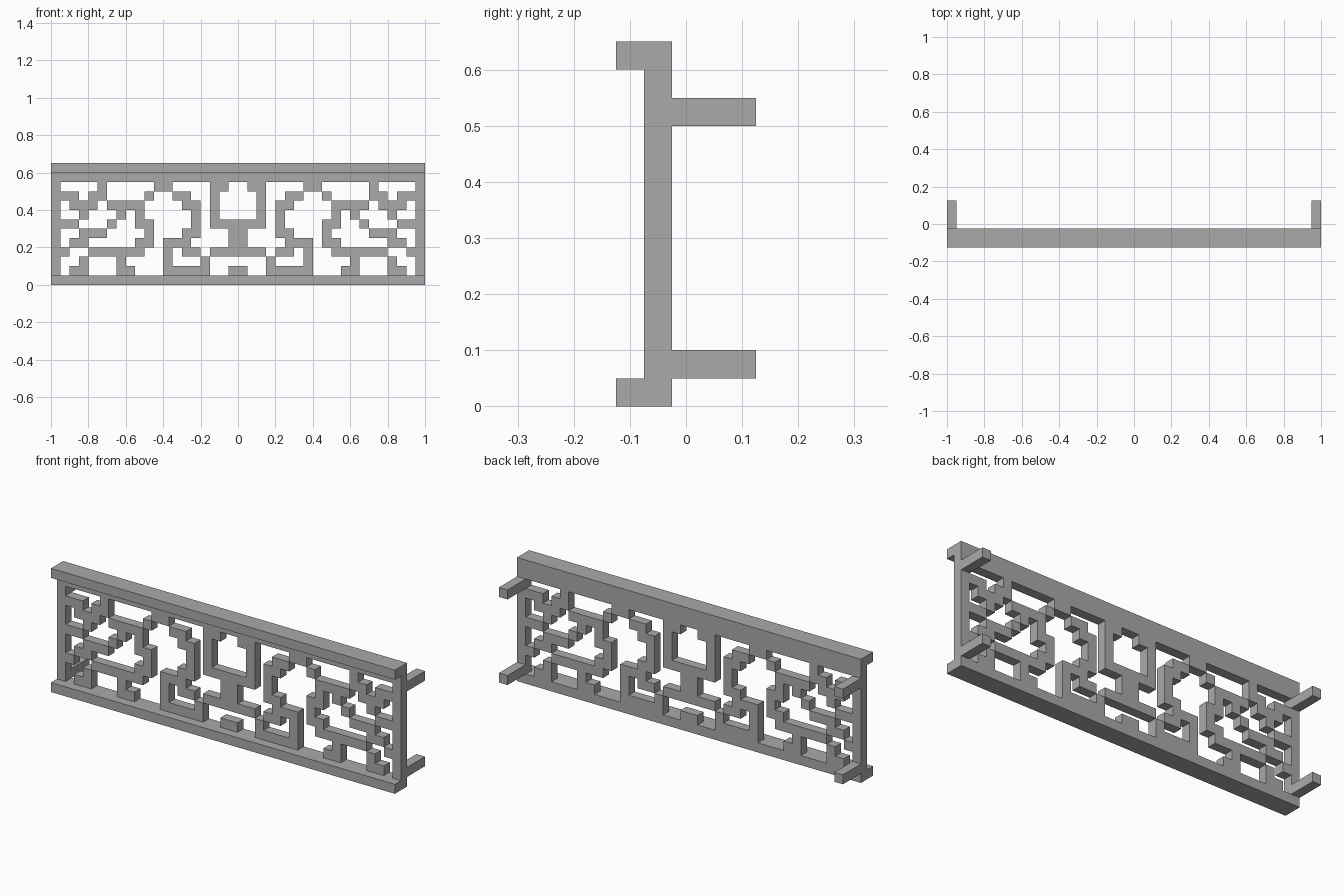
import bpy, bmesh
from mathutils import Vector

old = bpy.data.objects.get("Cube")
if old:
    bpy.data.objects.remove(old, do_unlink=True)

CELL = 0.05

grey = bpy.data.materials.new("plain_grey")
grey.use_nodes = True
grey.diffuse_color = (0.4, 0.4, 0.4, 1)
grey.node_tree.nodes["Principled BSDF"].inputs["Base Color"].default_value = (0.4, 0.4, 0.4, 1)


def add_object(name, bm):
    mesh = bpy.data.meshes.new(name)
    bm.to_mesh(mesh)
    bm.free()
    mesh.materials.append(grey)
    obj = bpy.data.objects.new(name, mesh)
    bpy.context.collection.objects.link(obj)
    return obj


def box(name, low, high):
    low, high = Vector(low), Vector(high)
    bm = bmesh.new()
    bmesh.ops.create_cube(bm, size=1)
    bmesh.ops.scale(bm, vec=high - low, verts=bm.verts)
    bmesh.ops.translate(bm, vec=(low + high) / 2, verts=bm.verts)
    return add_object(name, bm)


# Lattice panel: half of the pattern, top row first, mirrored about the centre
HALF = [
    "####################",
    "#....#.....##....##.",
    "###.##....#..##..#..",
    "#.###.####....##.#..",
    "#..#...#.#.....#.#..",
    "###...#..##....#.###",
    "#..###....#...##...#",
    "#.##.....##.###....#",
    "##..######..#.##.###",
    "#..#...#....#...#...",
    "#.##...##...#####..#",
]
bm = bmesh.new()
corners = {}


def corner(col, row):
    if (col, row) not in corners:
        corners[col, row] = bm.verts.new((col * CELL - 1, -CELL, row * CELL))
    return corners[col, row]


for i, half in enumerate(HALF):
    row = len(HALF) - i
    for col, mark in enumerate(half + half[::-1]):
        if mark == "#":
            bm.faces.new([corner(col, row), corner(col + 1, row),
                          corner(col + 1, row + 1), corner(col, row + 1)])
panel = add_object("lattice_panel", bm)
solid = panel.modifiers.new("thickness", "SOLIDIFY")
solid.thickness = CELL
solid.offset = 0

# Top and bottom rails
for name, z in (("bottom_rail", 0), ("top_rail", 0.6)):
    box(name, (-1, -0.125, z), (1, -0.025, z + CELL))

# Rear mounting arms at the four corners
for side, x in (("right", -1), ("left", 0.95)):
    for level, z in (("lower", 0.05), ("upper", 0.5)):
        box(f"{level}_{side}_arm", (x, -0.025, z), (x + CELL, 0.125, z + CELL))
